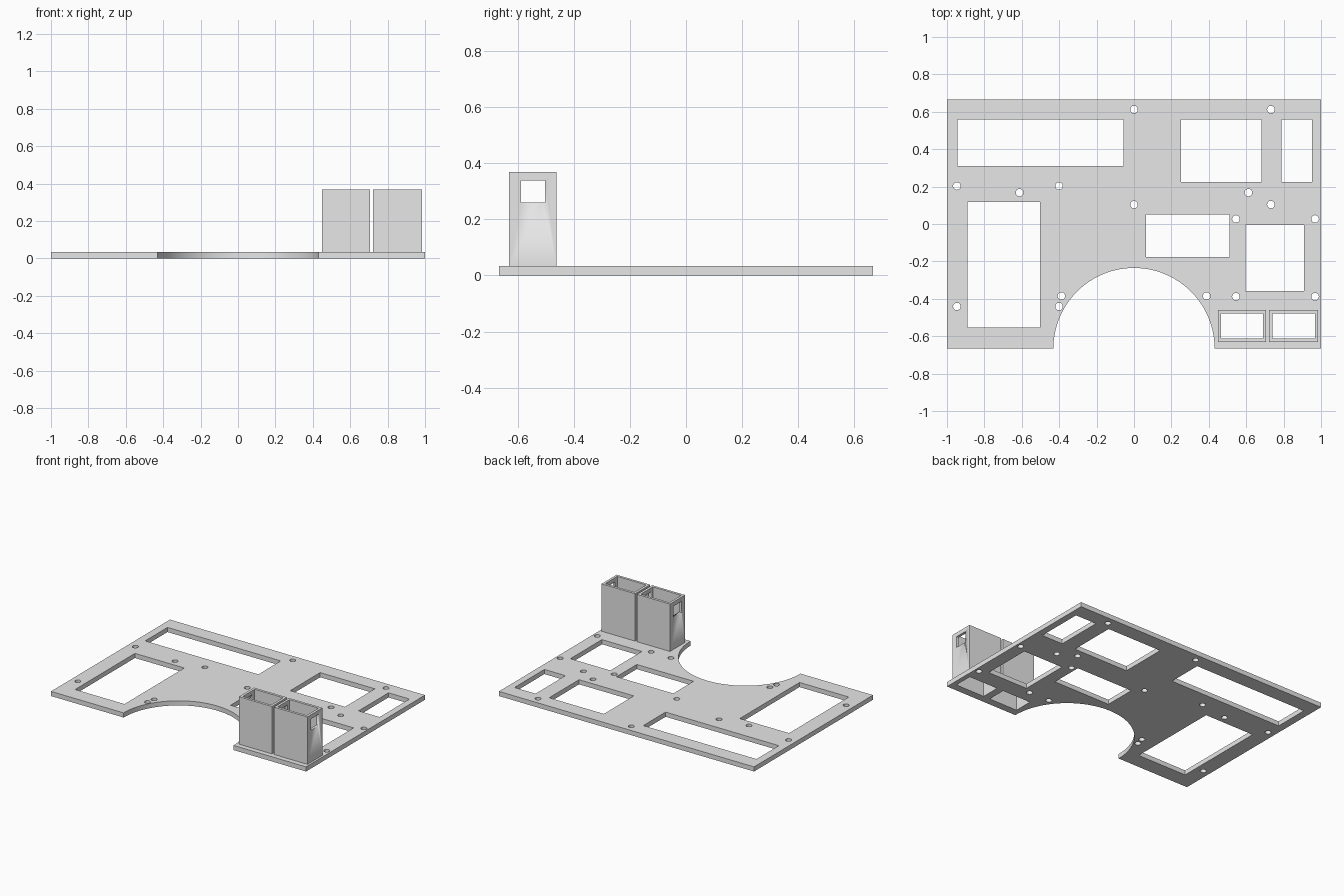
import bpy, bmesh, math

if "Cube" in bpy.data.objects:
    bpy.data.objects.remove(bpy.data.objects["Cube"])

T = 0.033          # plate thickness
TOP = 0.369        # tower top

grey = bpy.data.materials.new("light grey")
grey.diffuse_color = (0.8, 0.8, 0.8, 1)
grey.use_nodes = True
grey.node_tree.nodes["Principled BSDF"].inputs["Base Color"].default_value = grey.diffuse_color


def rect(x0, x1, y0, y1):
    return [(x0, y0), (x1, y0), (x1, y1), (x0, y1)]


def arc(cx, cy, r, a0, a1, n):
    return [(cx + r * math.cos(a0 + (a1 - a0) * i / n),
             cy + r * math.sin(a0 + (a1 - a0) * i / n)) for i in range(n + 1)]


def extrude(name, loops, z0, z1):
    """Fill an outline with holes and extrude it from z0 to z1."""
    cu = bpy.data.curves.new(name, 'CURVE')
    cu.dimensions, cu.fill_mode = '2D', 'BOTH'
    cu.extrude = (z1 - z0) / 2
    for pts in loops:
        sp = cu.splines.new('POLY')
        sp.points.add(len(pts) - 1)
        for p, (x, y) in zip(sp.points, pts):
            p.co = (x, y, 0, 1)
        sp.use_cyclic_u = True
    tmp = bpy.data.objects.new(name + "_outline", cu)
    bpy.context.collection.objects.link(tmp)
    bpy.context.view_layer.update()
    me = bpy.data.meshes.new_from_object(
        tmp.evaluated_get(bpy.context.evaluated_depsgraph_get()))
    bpy.data.objects.remove(tmp)
    bm = bmesh.new()
    bm.from_mesh(me)
    bmesh.ops.translate(bm, verts=bm.verts, vec=(0, 0, (z0 + z1) / 2))
    bmesh.ops.remove_doubles(bm, verts=bm.verts, dist=1e-5)
    bmesh.ops.recalc_face_normals(bm, faces=bm.faces)
    bm.to_mesh(me)
    bm.free()
    me.materials.clear()
    me.materials.append(grey)
    ob = bpy.data.objects.new(name, me)
    bpy.context.collection.objects.link(ob)
    bpy.ops.object.select_all(action='DESELECT')
    ob.select_set(True)
    bpy.context.view_layer.objects.active = ob
    bpy.ops.object.shade_smooth_by_angle(angle=math.radians(30))
    return ob


# Plate outline with the half-round notch in the front edge
W, D = 1.0, 0.666
outline = [(-W, -D)] + arc(0, -D, 0.431, math.pi, 0, 64) + [(W, -D), (W, D), (-W, D)]

# Rectangular openings
windows = [rect(-0.945, -0.057, 0.31, 0.56), rect(0.252, 0.681, 0.225, 0.56),
           rect(0.788, 0.953, 0.225, 0.56), rect(-0.89, -0.503, -0.553, 0.117),
           rect(0.065, 0.51, -0.177, 0.05), rect(0.597, 0.91, -0.358, -0.005)]

# Screw holes
screws = [(0, .612), (.732, .612), (-.947, .203), (-.612, .168), (-.401, .203),
          (0, .104), (.612, .168), (.732, .104), (.545, .027), (.968, .027),
          (-.388, -.385), (-.401, -.441), (-.947, -.441), (.388, -.385),
          (.545, -.388), (.968, -.388)]
holes = [arc(x, y, 0.02, 0, 2 * math.pi, 24)[:-1] for x, y in screws]

# Hollow towers: the wells go through the plate
Y0, Y1, WALL = -0.63, -0.461, 0.018
towers = [(0.448, 0.707), (0.722, 0.985)]
wells = [rect(a + WALL, b - WALL, Y0 + WALL, Y1 - WALL) for a, b in towers]

extrude("base_plate", [outline] + windows + holes + wells, 0, T)

# Cutter for the small square windows in the tower side walls
cutter = extrude("side_window_cutter", [rect(0.4, 1.1, -0.588, -0.502)], 0.26, 0.339)
cutter.hide_render = True
cutter.hide_viewport = True

for side, (a, b), well in zip(("left", "right"), towers, wells):
    tower = extrude(side + "_tower", [rect(a, b, Y0, Y1), well], T, TOP)
    cut = tower.modifiers.new("side windows", 'BOOLEAN')
    cut.object, cut.operation, cut.solver = cutter, 'DIFFERENCE', 'EXACT'
